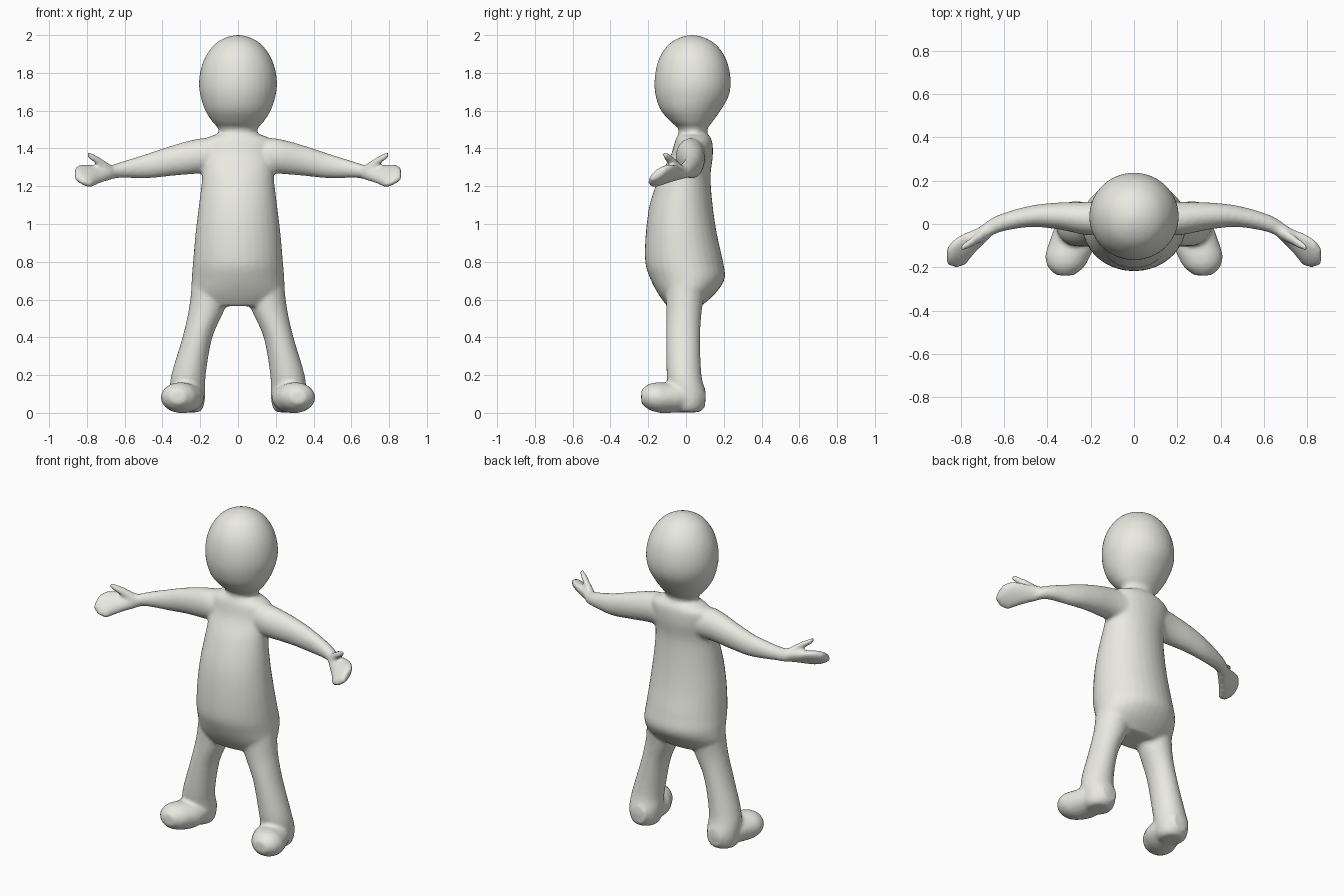
import bpy, bmesh, math
from mathutils import Vector

X, Y, Z = Vector((1, 0, 0)), Vector((0, 1, 0)), Vector((0, 0, 1))


def smooth_rings(rings, steps=4):
    """Catmull-Rom in-between rings for a soft profile."""
    r = [Vector(q) for q in rings]
    out = []
    for i in range(len(r) - 1):
        a, b, c, d = r[max(i - 1, 0)], r[i], r[i + 1], r[min(i + 2, len(r) - 1)]
        for k in range(steps):
            t = k / steps
            out.append(b + (c - a) * (t / 2) + (a * 2 - b * 5 + c * 4 - d) * (t * t / 2)
                       + (b * 3 - a - c * 3 + d) * (t ** 3 / 2))
    return out + [r[-1]]


def loft(bm, rings, u, v, side=1, n=32, caps=True):
    """Skin a row of ellipses (x, y, z, radius along u, radius along v)."""
    loops = []
    for x, y, z, a, b in smooth_rings(rings):
        loop = []
        for i in range(n):
            t = 2 * math.pi * i / n
            p = Vector((x, y, z)) + u * a * math.cos(t) + v * b * math.sin(t)
            p.x *= side
            loop.append(bm.verts.new(p))
        loops.append(loop)
    faces = []
    for l0, l1 in zip(loops, loops[1:]):
        for i in range(n):
            j = (i + 1) % n
            faces.append(bm.faces.new((l0[i], l0[j], l1[j], l1[i])))
    if caps:
        faces.append(bm.faces.new(loops[0]))
    faces.append(bm.faces.new(loops[-1]))
    bmesh.ops.recalc_face_normals(bm, faces=faces)


skin = bpy.data.materials.new("off_white")
skin.diffuse_color = (.82, .82, .76, 1)


def make_object(name, bm):
    me = bpy.data.meshes.new(name)
    bm.to_mesh(me)
    bm.free()
    me.materials.append(skin)
    me.shade_smooth()
    ob = bpy.data.objects.new(name, me)
    bpy.context.collection.objects.link(ob)
    return ob


bm = bmesh.new()

# Head and neck
loft(bm, [(0, .035, 1.42, .10, .08), (0, .037, 1.50, .103, .076),
          (0, .03, 1.54, .135, .11), (0, .025, 1.60, .173, .157),
          (0, .032, 1.67, .197, .191), (0, .035, 1.74, .207, .202),
          (0, .035, 1.82, .197, .194), (0, .034, 1.89, .17, .17),
          (0, .033, 1.95, .125, .126), (0, .032, 1.985, .07, .07),
          (0, .032, 2.0, .015, .015)], X, Y)

# Torso with a round belly
loft(bm, [(0, .037, 1.48, .10, .075), (0, .04, 1.44, .19, .098),
          (0, .03, 1.36, .195, .112), (0, -.005, 1.25, .19, .135),
          (0, -.025, 1.10, .207, .166), (0, -.025, .95, .225, .188),
          (0, -.01, .80, .238, .206), (0, .008, .71, .245, .197),
          (0, .003, .63, .243, .150), (0, -.01, .565, .19, .09)], X, Y)

for s in (-1, 1):
    # Leg
    loft(bm, [(.14, 0, .68, .105, .11), (.165, -.01, .55, .095, .095),
              (.215, -.015, .40, .079, .09), (.262, -.01, .20, .091, .092),
              (.267, .01, .10, .094, .096), (.267, .01, .03, .084, .085),
              (.267, .01, .003, .06, .06)], X, Y, s)
    # Foot
    loft(bm, [(.26, .10, .08, .05, .055), (.27, 0, .083, .09, .076),
              (.29, -.10, .079, .107, .08), (.306, -.15, .082, .103, .08),
              (.314, -.20, .085, .082, .066), (.318, -.237, .085, .04, .035)],
         X, Z, s)
    # Arm
    loft(bm, [(.08, .04, 1.36, .08, .09), (.20, .025, 1.36, .078, .093),
              (.35, .037, 1.335, .062, .08), (.48, .035, 1.307, .049, .065),
              (.62, .003, 1.286, .041, .042), (.69, -.035, 1.27, .04, .035)],
         Y, Z, s)
    # Mitten hand, tilted forward
    wide, thin = Vector((0, -.8, -.6)), Vector((0, -.6, .8))
    loft(bm, [(.66, -.02, 1.274, .04, .034), (.73, -.075, 1.262, .062, .033),
              (.785, -.118, 1.255, .088, .034), (.835, -.137, 1.264, .073, .03),
              (.864, -.148, 1.266, .042, .018)], wide, thin, s)
    # Thumb
    loft(bm, [(.67, -.035, 1.28, .03, .03), (.72, -.065, 1.318, .025, .027),
              (.76, -.09, 1.346, .022, .022), (.80, -.114, 1.37, .015, .014)],
         Y, Z, s)

body = make_object("body", bm)

# Fuse the parts into one soft skin
fuse = body.modifiers.new("fuse", 'REMESH')
fuse.mode = 'VOXEL'
fuse.voxel_size = .011
fuse.use_smooth_shade = True
soft = body.modifiers.new("soft", 'SMOOTH')
soft.factor = .5
soft.iterations = 5

# Round chest patch lying on the belly
bm = bmesh.new()
loft(bm, [(0, -.35, 1.18, r, r) for r in (.133, .1, .066, .033, .01)],
     X, Z, caps=False)
patch = make_object("chest_patch", bm)
wrap = patch.modifiers.new("wrap", 'SHRINKWRAP')
wrap.target = body
wrap.wrap_method = 'PROJECT'
wrap.use_project_y = True
wrap.use_positive_direction = True
wrap.use_negative_direction = False
wrap.offset = .002
